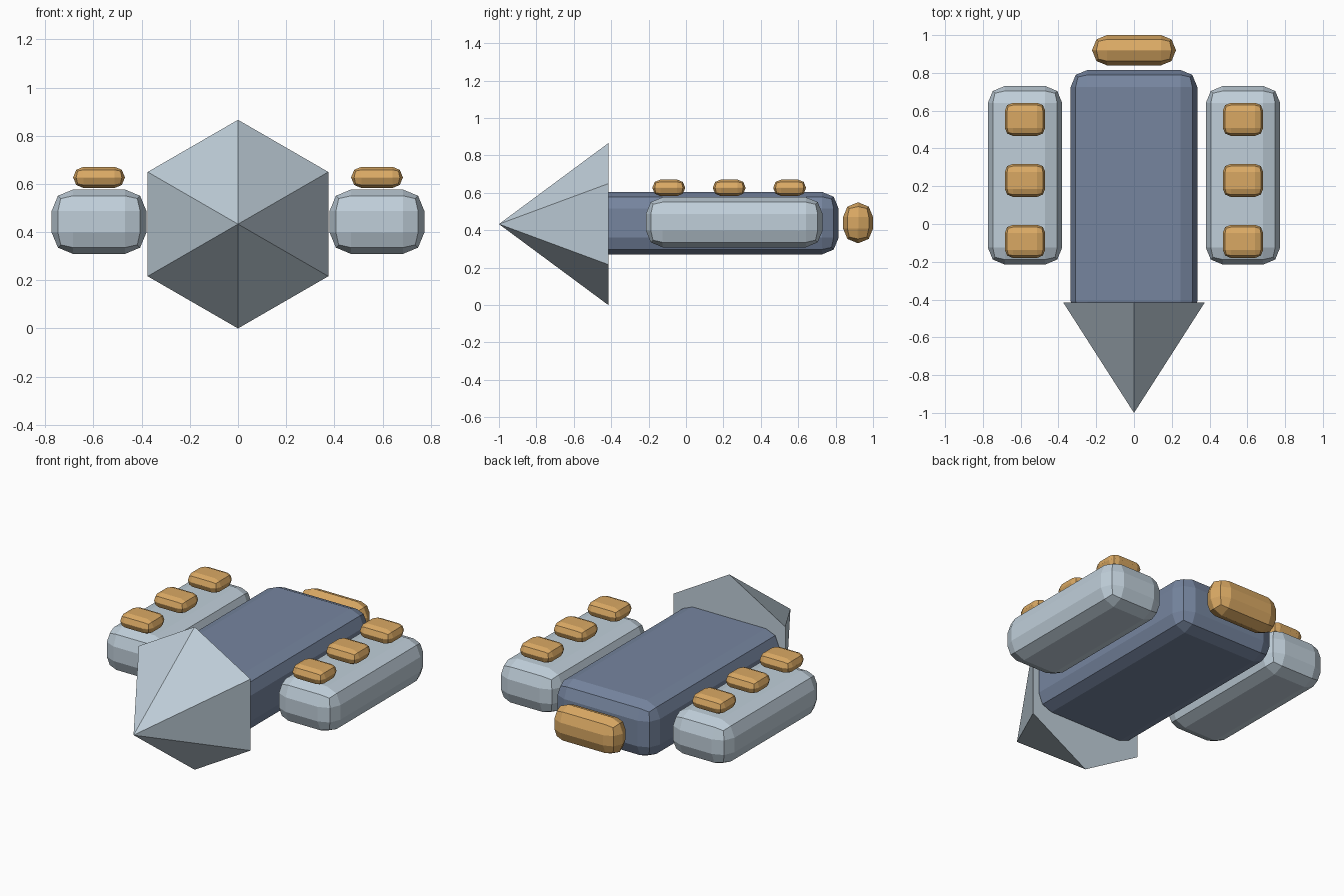
import bpy
import math

if "Cube" in bpy.data.objects:
    bpy.data.objects.remove(bpy.data.objects["Cube"])


def material(name, rgb):
    m = bpy.data.materials.new(name)
    m.diffuse_color = (*rgb, 1.0)
    m.use_nodes = True
    m.node_tree.nodes["Principled BSDF"].inputs["Base Color"].default_value = m.diffuse_color
    return m


STEEL = material("pale steel", (0.527, 0.624, 0.70))
BLUE = material("slate blue", (0.181, 0.235, 0.347))
AMBER = material("amber", (0.70, 0.397, 0.127))

MID_Z = 0.435


def rounded_box(name, centre, size, bevel, mat):
    """Box with faceted two-step rounded edges."""
    bpy.ops.mesh.primitive_cube_add(size=1, location=centre)
    ob = bpy.context.object
    ob.name = name
    ob.scale = size
    bpy.ops.object.transform_apply(location=False, rotation=False, scale=True)
    mod = ob.modifiers.new("rounded edges", 'BEVEL')
    mod.width = bevel
    mod.segments = 2
    mod.limit_method = 'NONE'
    ob.data.materials.append(mat)
    return ob


# Main hull, its front end tucked inside the nose
rounded_box("hull", (0, 0.158, 0.438), (0.67, 1.316, 0.335), 0.09, BLUE)

# Six-sided pointed nose facing forward
bpy.ops.mesh.primitive_cone_add(vertices=6, radius1=0.433, radius2=0, depth=0.585,
                                location=(0, -0.7075, 0.433),
                                rotation=(math.radians(90), 0, 0))
nose = bpy.context.object
nose.name = "nose_cone"
nose.data.materials.append(STEEL)

# Rear engine block
rounded_box("rear_engine", (0, 0.92, 0.44), (0.443, 0.16, 0.218), 0.078, AMBER)

# Side pods, each with a row of three hatches on top
for side, label in ((-1, "left"), (1, "right")):
    x = side * 0.577
    rounded_box(label + "_pod", (x, 0.258, 0.443), (0.394, 0.945, 0.268), 0.09, STEEL)
    for i in range(3):
        y = -0.092 + i * 0.323
        rounded_box(f"{label}_hatch_{i + 1}", (x, y, 0.627), (0.214, 0.175, 0.088), 0.0425, AMBER)
